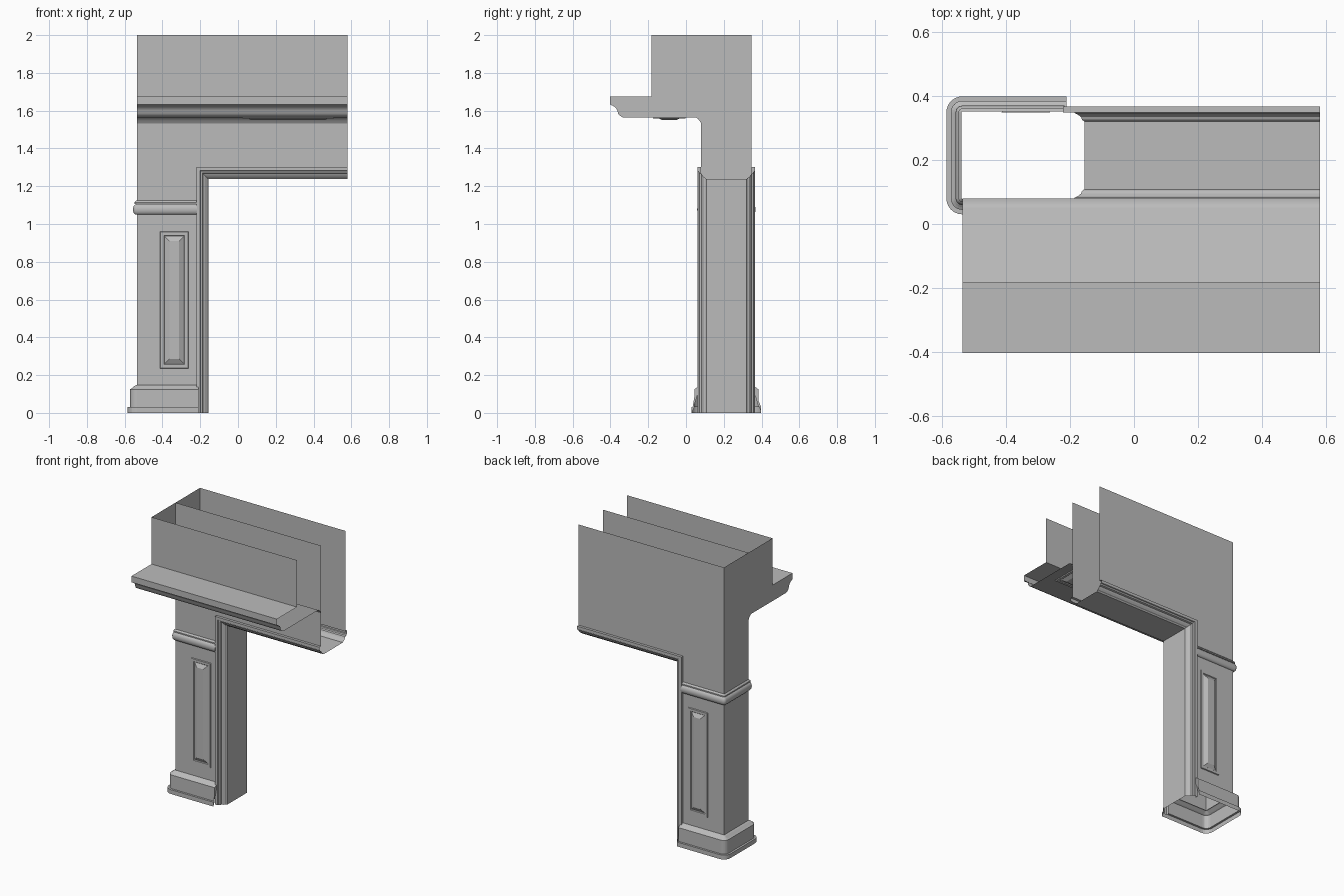
import bpy, bmesh, math
from mathutils import Vector

cube = bpy.data.objects.get("Cube")
if cube:
    bpy.data.objects.remove(cube, do_unlink=True)

stone = bpy.data.materials.new("plain_grey")
stone.use_nodes = True
GREY = (0.5, 0.5, 0.5, 1)
stone.diffuse_color = GREY
stone.node_tree.nodes["Principled BSDF"].inputs["Base Color"].default_value = GREY

# Main planes of the portal
LEFT, RIGHT = -0.535, 0.58
FRONT, BACK, UPPER_FRONT = 0.08, 0.348, -0.183
MID = (FRONT + BACK) / 2
JAMB, SOFFIT, TOP, FOOT = -0.155, 1.237, 2.0, 0.14
TRIM = 0.066


def finish(name, bm, facing, smooth=False):
    """Turn the surface to face a direction and make it an object."""
    bm.normal_update()
    if sum(f.normal.dot(Vector(facing)) * f.calc_area() for f in bm.faces) < 0:
        bmesh.ops.reverse_faces(bm, faces=bm.faces[:])
    mesh = bpy.data.meshes.new(name)
    bm.to_mesh(mesh)
    bm.free()
    mesh.materials.append(stone)
    ob = bpy.data.objects.new(name, mesh)
    bpy.context.collection.objects.link(ob)
    if smooth:
        bpy.ops.object.select_all(action='DESELECT')
        ob.select_set(True)
        bpy.context.view_layer.objects.active = ob
        bpy.ops.object.shade_smooth_by_angle(angle=math.radians(35))


def plate(name, points, facing):
    bm = bmesh.new()
    bm.faces.new([bm.verts.new(p) for p in points])
    finish(name, bm, facing)


def skin(name, rows, facing, smooth=False, closed=False, fill=False, caps=False):
    """Join successive rows of points with quads."""
    bm = bmesh.new()
    grid = [[bm.verts.new(p) for p in row] for row in rows]
    n = len(grid[0])
    for a, b in zip(grid, grid[1:]):
        for i in range(n if closed else n - 1):
            j = (i + 1) % n
            bm.faces.new((a[i], a[j], b[j], b[i]))
    if fill:
        bm.faces.new(grid[-1])
    if caps:
        bm.faces.new([r[0] for r in reversed(grid)])
        bm.faces.new([r[-1] for r in grid])
    finish(name, bm, facing, smooth)


# Cornice profile as (y, z), from the upper wall down to the pilaster face
cornice = [(UPPER_FRONT, 1.675), (-0.402, 1.675), (-0.402, 1.632), (-0.385, 1.625),
           (-0.37, 1.613), (-0.363, 1.6), (-0.36, 1.585), (-0.35, 1.573), (-0.335, 1.565),
           (0.05, 1.565), (0.062, 1.558), (0.072, 1.546), (FRONT, 1.533)]
skin("cornice", [[(x, y, z) for y, z in cornice] for x in (LEFT, RIGHT)], (0, -1, -1), True)

# Walls
plate("side_wall", [(LEFT, BACK, TOP), (LEFT, UPPER_FRONT, TOP)]
      + [(LEFT, y, z) for y, z in cornice]
      + [(LEFT, FRONT, FOOT), (LEFT, BACK, FOOT)], (-1, 0, 0))
plate("upper_front_wall", [(LEFT, UPPER_FRONT, 1.675), (RIGHT, UPPER_FRONT, 1.675),
                           (RIGHT, UPPER_FRONT, TOP), (LEFT, UPPER_FRONT, TOP)], (0, -1, 0))
outline = [(LEFT, FOOT), (JAMB - TRIM, FOOT), (JAMB - TRIM, SOFFIT + TRIM),
           (RIGHT, SOFFIT + TRIM), (RIGHT, TOP), (LEFT, TOP)]
for name, y, d in (("front_wall", FRONT, -1), ("back_wall", BACK, 1)):
    plate(name, [(x, y, z) for x, z in outline], (0, d, 0))

# Opening trim and lining: (distance from opening, depth from the middle)
half = [(TRIM, MID - FRONT), (TRIM, 0.152), (0.046, 0.152), (0.043, 0.146), (0.034, 0.143),
        (0.03, 0.132), (0.02, 0.127), (0.01, 0.119), (0.007, 0.111), (0, 0.106)]
section = [(d, MID - h) for d, h in half] + [(d, MID + h) for d, h in reversed(half)]
skin("opening_trim", [[(JAMB - d, y, 0) for d, y in section],
                      [(JAMB - d, y, SOFFIT + d) for d, y in section],
                      [(RIGHT, y, SOFFIT + d) for d, y in section]], (1, 0, -1))


def wrap(name, profile, end, smooth=False):
    """Run an (offset, z) profile around three sides of the pilaster."""
    rows = []
    for off, z in profile:
        row = [(end, FRONT - off, z)]
        for cy, start in ((FRONT, -90), (BACK, -180)):
            for k in range(7):
                a = math.radians(start - 15 * k)
                row.append((LEFT + off * math.cos(a), cy + off * math.sin(a), z))
        rows.append(row + [(end, BACK + off, z)])
    skin(name, rows, (-1, 0, 0), smooth, caps=True)


wrap("plinth", [(0.05, 0), (0.05, 0.03), (0.036, 0.03), (0.036, 0.125),
                (0.028, 0.13), (0.012, 0.143), (0.002, 0.148)], -0.21)
bead = [(0.003 + 0.018 * math.sin(math.pi * k / 10), 1.077 - 0.028 * math.cos(math.pi * k / 10))
        for k in range(11)]
wrap("belt_moulding", bead + [(0.012, 1.107), (0.012, 1.115), (0.002, 1.125)], -0.217, True)


# Raised panels: nested rectangles as (inset, height)
def panel(name, low, high, place, facing):
    steps = [(0, 0), (0.003, 0.006), (0.02, 0.006), (0.024, 0.001), (0.026, 0.001), (0.05, 0.015)]
    rows = []
    for i, h in steps:
        (u0, v0), (u1, v1) = (low[0] + i, low[1] + i), (high[0] - i, high[1] - i)
        rows.append([place(u, v, h) for u, v in ((u0, v0), (u1, v0), (u1, v1), (u0, v1))])
    skin(name, rows, facing, closed=True, fill=True)


low, high = (-0.413, 0.235), (-0.262, 0.96)
panel("front_panel", low, high, lambda u, v, h: (u, FRONT - h, v), (0, -1, 0))
panel("back_panel", low, high, lambda u, v, h: (u, BACK + h, v), (0, 1, 0))
panel("soffit_panel", (0.02, -0.177), (0.51, 0), lambda u, v, h: (u, v, 1.565 - h), (0, 0, -1))
